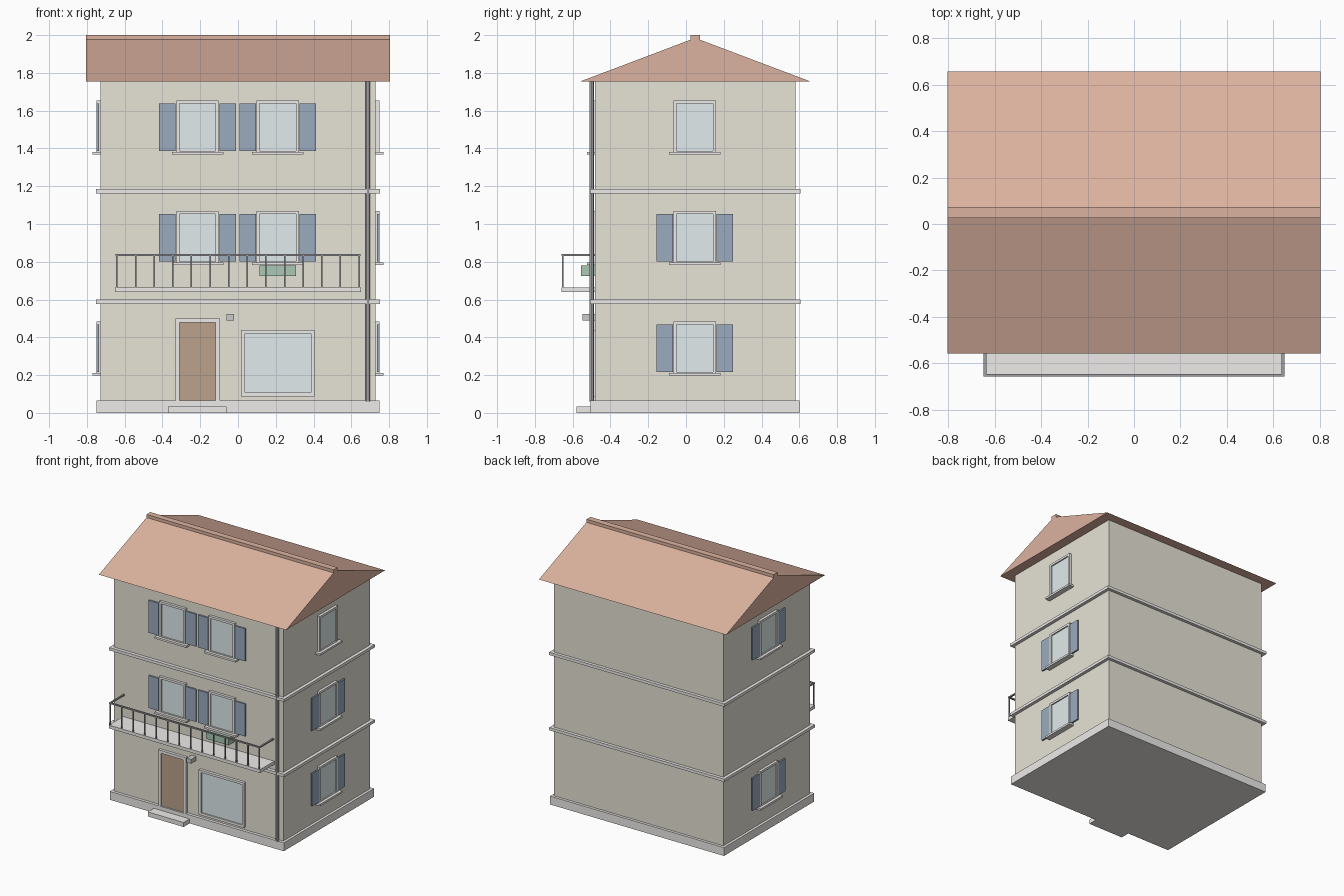
import bpy, bmesh, math
from mathutils import Matrix, Vector

if "Cube" in bpy.data.objects:
    bpy.data.objects.remove(bpy.data.objects["Cube"])

CY = 0.049            # centre line of the building in y
HX, HY = 0.728, 0.532  # half size of the walls
FRONT = CY - HY


def material(name, r, g, b):
    m = bpy.data.materials.new(name)
    m.diffuse_color = (r, g, b, 1)
    m.use_nodes = True
    m.node_tree.nodes["Principled BSDF"].inputs["Base Color"].default_value = m.diffuse_color
    return m


WALL = material("wall_beige", 0.80, 0.77, 0.68)
ROOF = material("roof_terracotta", 0.72, 0.45, 0.35)
BLUE = material("shutter_blue", 0.33, 0.41, 0.52)
GLASS = material("glass_pale", 0.75, 0.83, 0.84)
WOOD = material("door_brown", 0.50, 0.36, 0.26)
GREEN = material("planter_green", 0.40, 0.58, 0.46)
TRIM = material("trim_light", 0.85, 0.84, 0.82)
METAL = material("metal_grey", 0.55, 0.56, 0.58)
IRON = material("iron_dark", 0.35, 0.35, 0.36)


def finish(bm, name, mat, xf=None):
    bmesh.ops.recalc_face_normals(bm, faces=bm.faces)
    if xf:
        bm.transform(xf)
    me = bpy.data.meshes.new(name)
    bm.to_mesh(me)
    bm.free()
    me.materials.append(mat)
    ob = bpy.data.objects.new(name, me)
    bpy.context.collection.objects.link(ob)
    return ob


def add_box(bm, x0, x1, y0, y1, z0, z1):
    m = Matrix.Translation(((x0 + x1) / 2, (y0 + y1) / 2, (z0 + z1) / 2))
    m = m @ Matrix.Diagonal((x1 - x0, y1 - y0, z1 - z0, 1))
    bmesh.ops.create_cube(bm, size=1, matrix=m)


def box(name, mat, *dims, xf=None):
    bm = bmesh.new()
    add_box(bm, *dims)
    return finish(bm, name, mat, xf)


def ring(name, mat, outer, inner, y0, y1, xf=None):
    """Rectangular frame; outer and inner are (x0, x1, z0, z1)."""
    bm = bmesh.new()
    loops = []
    for x0, x1, z0, z1 in (outer, inner):
        for y in (y0, y1):
            loops.append([bm.verts.new((x, y, z)) for x, z in
                          ((x0, z0), (x1, z0), (x1, z1), (x0, z1))])
    of, ob, nf, nb = loops
    for a, b in ((of, nf), (of, ob), (ob, nb), (nf, nb)):
        for i in range(4):
            j = (i + 1) % 4
            bm.faces.new((a[i], a[j], b[j], b[i]))
    return finish(bm, name, mat, xf)


# walls, plinth and floor bands
box("walls", WALL, -HX, HX, FRONT, CY + HY, 0.03, 1.76)
box("plinth", TRIM, -0.748, 0.748, CY - 0.555, CY + 0.553, 0, 0.065)
for i, z in enumerate((0.577, 1.162)):
    box(f"floor_band_{i}", TRIM, -0.753, 0.753, CY - 0.558, CY + 0.556, z, z + 0.022)

# gable roof: triangular profile extruded along x
bm = bmesh.new()
profile = [(CY - 0.608, 1.755), (CY + 0.608, 1.755), (CY, 1.985)]
face = bm.faces.new([bm.verts.new((-0.805, y, z)) for y, z in profile])
ext = bmesh.ops.extrude_face_region(bm, geom=[face])
bmesh.ops.translate(bm, vec=(1.61, 0, 0),
                    verts=[v for v in ext["geom"] if isinstance(v, bmesh.types.BMVert)])
finish(bm, "roof", ROOF)
box("ridge_cap", ROOF, -0.805, 0.805, CY - 0.024, CY + 0.024, 1.965, 2.0)


def window(tag, xf, z, shutters=True):
    """Window on the wall plane y=0, facing -y; z is the bottom of the glass."""
    top = z + 0.252
    ring(f"window_frame_{tag}", TRIM, (-0.112, 0.112, z - 0.015, top + 0.017),
         (-0.096, 0.096, z, top), -0.02, 0.005, xf)
    box(f"window_glass_{tag}", GLASS, -0.098, 0.098, -0.01, 0.005, z - 0.002, top + 0.002, xf=xf)
    box(f"window_sill_{tag}", TRIM, -0.136, 0.136, -0.042, 0.005, z - 0.019, z - 0.004, xf=xf)
    if shutters:
        for side, s in (("left", -1), ("right", 1)):
            x0, x1 = sorted((s * 0.116, s * 0.203))
            box(f"shutter_{side}_{tag}", BLUE, x0, x1, -0.02, -0.008, z, top, xf=xf)


FLOOR = 0.585
Z0 = 0.216
for f in (1, 2):
    for n, x in enumerate((-0.214, 0.21)):
        window(f"front_{f}_{n}", Matrix.Translation((x, FRONT, 0)), Z0 + f * FLOOR)
right = Matrix.Translation((HX, CY - 0.003, 0)) @ Matrix.Rotation(math.pi / 2, 4, 'Z')
left = Matrix.Translation((-HX, CY - 0.003, 0)) @ Matrix.Rotation(-math.pi / 2, 4, 'Z')
for f in range(3):
    window(f"right_{f}", right, Z0 + f * FLOOR, shutters=f < 2)
for f in (0, 2):
    window(f"left_{f}", left, Z0 + f * FLOOR)

# entrance door, step and lamp
on_front = Matrix.Translation((0, FRONT, 0))
ring("door_frame", TRIM, (-0.332, -0.095, 0.04, 0.50), (-0.31, -0.118, 0.05, 0.478),
     -0.022, 0.005, on_front)
box("door", WOOD, -0.312, -0.116, -0.012, 0.005, 0.05, 0.48, xf=on_front)
box("door_step", TRIM, -0.37, -0.062, -0.58, FRONT, 0, 0.035)
box("door_lamp", METAL, -0.06, -0.021, -0.547, FRONT, 0.49, 0.523)

# large ground floor window
ring("shop_window_frame", TRIM, (0.016, 0.404, 0.088, 0.438), (0.036, 0.387, 0.107, 0.42),
     -0.022, 0.005, on_front)
box("shop_window_glass", GLASS, 0.034, 0.389, -0.012, 0.005, 0.105, 0.422, xf=on_front)

# balcony slab, railing and planter
box("balcony_slab", TRIM, -0.65, 0.65, -0.658, FRONT, 0.64, 0.665)
bm = bmesh.new()
t = 0.004
yr = -0.652
add_box(bm, -0.648, 0.648, yr - 0.006, yr + 0.006, 0.831, 0.841)
for s in (-1, 1):
    add_box(bm, s * 0.642 - 0.006, s * 0.642 + 0.006, yr, FRONT, 0.831, 0.841)
for i in range(14):
    x = -0.641 + i * 1.282 / 13
    add_box(bm, x - t, x + t, yr - t, yr + t, 0.66, 0.835)
finish(bm, "balcony_railing", IRON)
box("planter", GREEN, 0.115, 0.308, -0.555, FRONT, 0.724, 0.779)

# drain pipe
bm = bmesh.new()
bmesh.ops.create_cone(bm, cap_ends=True, segments=8, radius1=0.012, radius2=0.012, depth=1.695,
                      matrix=Matrix.Translation((0.688, -0.5, 0.9075)))
finish(bm, "drain_pipe", METAL)
